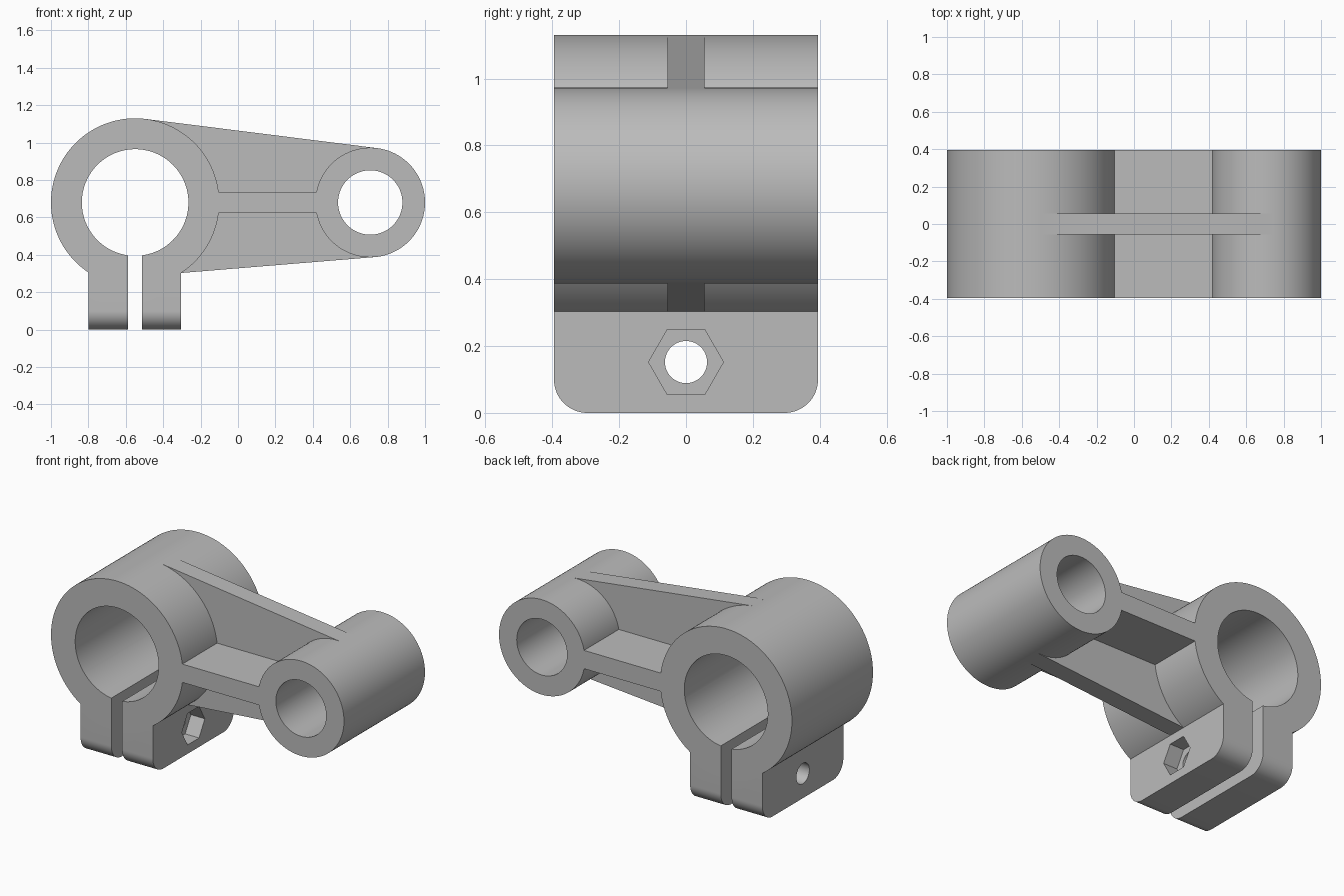
import bpy, bmesh
from math import sin, cos, pi, radians

cube = bpy.data.objects.get("Cube")
if cube:
    bpy.data.objects.remove(cube, do_unlink=True)

DEPTH = 0.395                 # half depth of the casting
BIG, SMALL = (-0.55, 0.68), (0.707, 0.68)
BIG_R, SMALL_R = 0.45, 0.293
BOLT = (0.0, 0.152)

metal = bpy.data.materials.new("grey_metal")
metal.use_nodes = True
grey = (0.5, 0.5, 0.5, 1)
metal.diffuse_color = grey
metal.node_tree.nodes["Principled BSDF"].inputs["Base Color"].default_value = grey


def circle(centre, radius, sides=128, start=0.0, sweep=2 * pi):
    """Points round a circle, or along an arc if sweep is shorter."""
    count = sides if sweep == 2 * pi else sides + 1
    return [(centre[0] + radius * cos(start + sweep * i / sides),
             centre[1] + radius * sin(start + sweep * i / sides)) for i in range(count)]


def prism(name, points, lo, hi, axis="Y"):
    """Extrude a flat profile from lo to hi along an axis."""
    place = (lambda u, v, t: (u, t, v)) if axis == "Y" else (lambda u, v, t: (t, u, v))
    bm = bmesh.new()
    ends = [[bm.verts.new(place(u, v, t)) for u, v in points] for t in (lo, hi)]
    for end in ends:
        bm.faces.new(end)
    n = len(points)
    for i in range(n):
        j = (i + 1) % n
        bm.faces.new((ends[0][i], ends[0][j], ends[1][j], ends[1][i]))
    bmesh.ops.recalc_face_normals(bm, faces=bm.faces)
    mesh = bpy.data.meshes.new(name)
    bm.to_mesh(mesh)
    bm.free()
    mesh.materials.append(metal)
    obj = bpy.data.objects.new(name, mesh)
    bpy.context.collection.objects.link(obj)
    return obj


def rect(u0, u1, v0, v1):
    return [(u0, v0), (u1, v0), (u1, v1), (u0, v1)]


def combine(body, part, operation):
    """Apply a boolean and discard the operand."""
    mod = body.modifiers.new(part.name, "BOOLEAN")
    mod.operation, mod.solver, mod.object = operation, "EXACT", part
    bpy.context.view_layer.objects.active = body
    bpy.ops.object.modifier_apply(modifier=mod.name)
    bpy.data.objects.remove(part, do_unlink=True)


# Clamp lug profile with rounded lower corners
r = 0.1
lug = (circle((-DEPTH + r, r), r, 16, pi, pi / 2)
       + circle((DEPTH - r, r), r, 16, 1.5 * pi, pi / 2)
       + [(DEPTH, 0.5), (-DEPTH, 0.5)])

# Tapered web, tangent to both bosses on top
s = (BIG_R - SMALL_R) / (SMALL[0] - BIG[0])
c = (1 - s * s) ** 0.5
web = [BIG, (-0.305, 0.303), (0.73, 0.388), SMALL,
       (SMALL[0] + SMALL_R * s, SMALL[1] + SMALL_R * c),
       (BIG[0] + BIG_R * s, BIG[1] + BIG_R * c)]

# Solid parts
body = prism("clamp_lever", circle(BIG, BIG_R), -DEPTH, DEPTH)
for part in (
    prism("pivot_boss", circle(SMALL, SMALL_R), -DEPTH, DEPTH),
    prism("clamp_lugs", lug, -0.798, -0.305, "X"),
    prism("cross_rib", rect(-0.3, 0.6, 0.624, 0.737), -DEPTH, DEPTH),
    prism("web", web, -0.056, 0.056),
):
    combine(body, part, "UNION")

# Bores, clamp slot, bolt hole and hexagonal nut pocket
for part in (
    prism("shaft_bore", circle(BIG, 0.285), -0.5, 0.5),
    prism("pivot_bore", circle(SMALL, 0.172), -0.5, 0.5),
    prism("clamp_slot", rect(-0.588, -0.514, -0.1, 0.5), -0.5, 0.5),
    prism("bolt_hole", circle(BOLT, 0.063, 48), -1, 0, "X"),
    prism("nut_pocket", circle(BOLT, 0.112, 6), -0.4, -0.2, "X"),
):
    combine(body, part, "DIFFERENCE")

bpy.ops.object.select_all(action="DESELECT")
body.select_set(True)
bpy.context.view_layer.objects.active = body
bpy.ops.object.shade_smooth_by_angle(angle=radians(25))
